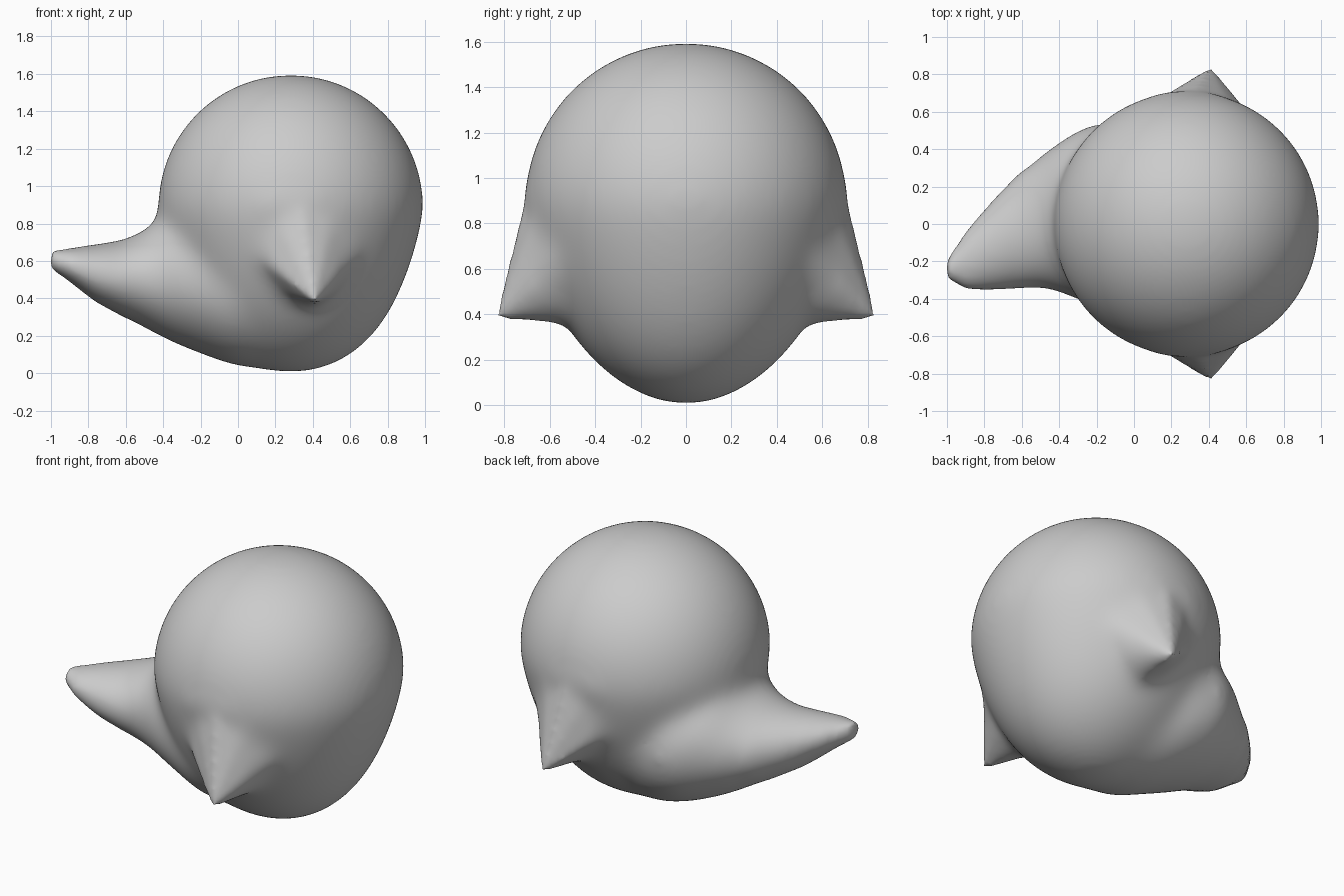
import bpy, bmesh
from math import sin, cos, pi

if "Cube" in bpy.data.objects:
    bpy.data.objects.remove(bpy.data.objects["Cube"])

C = (0.282, 0.0, 0.885)   # centre of the round head
R = 0.713
bm = bmesh.new()

# Round head, lower half stretched down and tapered towards the ground
head = bmesh.ops.create_uvsphere(bm, u_segments=64, v_segments=40, radius=R)["verts"]
for v in head:
    if v.co.z < 0:
        t = -v.co.z / R
        bump = sin(pi * t)
        v.co.x *= 1 - 0.05 * bump
        v.co.y *= 1 - 0.05 * bump - 0.15 * t ** 4
        v.co.z *= 0.885 / R
    v.co.x += C[0]
    v.co.z += C[2]

# Swept tail: x, y min, y max, z min, z max of each oval section
sections = [
    (0.25, -0.42, 0.42, 0.004, 0.90),
    (-0.03, -0.49, 0.53, 0.040, 0.90),
    (-0.20, -0.44, 0.545, 0.102, 0.90),
    (-0.30, -0.41, 0.505, 0.142, 0.89),
    (-0.38, -0.375, 0.455, 0.176, 0.87),
    (-0.43, -0.355, 0.42, 0.203, 0.83),
    (-0.48, -0.345, 0.385, 0.230, 0.775),
    (-0.62, -0.347, 0.27, 0.303, 0.712),
    (-0.76, -0.358, 0.125, 0.378, 0.69),
    (-0.90, -0.350, -0.04, 0.488, 0.668),
    (-0.99, -0.295, -0.18, 0.553, 0.654),
]
N = 40
rings = []
for x, y0, y1, z0, z1 in sections:
    rings.append([bm.verts.new((x,
                                (y0 + y1) / 2 + (y1 - y0) / 2 * cos(2 * pi * i / N),
                                (z0 + z1) / 2 + (z1 - z0) / 2 * sin(2 * pi * i / N)))
                  for i in range(N)])
tail_faces = []
for a, b in zip(rings, rings[1:]):
    for i in range(N):
        j = (i + 1) % N
        tail_faces.append(bm.faces.new((a[i], a[j], b[j], b[i])))
tip = bm.verts.new((-1.006, -0.235, 0.585))
for i in range(N):
    tail_faces.append(bm.faces.new((rings[-1][i], rings[-1][(i + 1) % N], tip)))
tail_faces.append(bm.faces.new(rings[0]))
bmesh.ops.recalc_face_normals(bm, faces=tail_faces)

# Pointed stub arms on both sides, with wide roots that melt into the body
arm = [(0.41, 0.835, 0.385), (0.33, 0.70, 0.96), (0.22, 0.705, 0.82),
       (0.10, 0.655, 0.62), (0.25, 0.60, 0.42), (0.41, 0.545, 0.335),
       (0.55, 0.57, 0.43), (0.66, 0.565, 0.64), (0.50, 0.67, 0.82),
       (0.38, 0.25, 0.60)]
for s in (1, -1):
    vs = [bm.verts.new((x, s * y, z)) for x, y, z in arm]
    hull = bmesh.ops.convex_hull(bm, input=vs)
    faces = [g for g in hull["geom"] if isinstance(g, bmesh.types.BMFace)]
    bmesh.ops.recalc_face_normals(bm, faces=faces)

mesh = bpy.data.meshes.new("ghostly_body")
bm.to_mesh(mesh)
bm.free()
body = bpy.data.objects.new("ghostly_body", mesh)
bpy.context.collection.objects.link(body)

# Fuse the parts into one skin
mod = body.modifiers.new("fuse", 'REMESH')
mod.mode = 'VOXEL'
mod.voxel_size = 0.018
dg = bpy.context.evaluated_depsgraph_get()
fused = bpy.data.meshes.new_from_object(body.evaluated_get(dg))
body.modifiers.clear()

# Soften the joins strongly near the body and only lightly at the tips
bm = bmesh.new()
bm.from_mesh(fused)
for x_min, y_max, passes in ((-0.60, 0.69, 45), (-0.80, 0.73, 10),
                             (-0.95, 0.77, 6), (-2, 2, 2)):
    part = [v for v in bm.verts if v.co.x > x_min and abs(v.co.y) < y_max
            or v.co.z > 0.95]
    for i in range(passes):
        bmesh.ops.smooth_vert(bm, verts=part, factor=0.5,
                              use_axis_x=True, use_axis_y=True, use_axis_z=True)
for f in bm.faces:
    f.smooth = True
bm.to_mesh(fused)
bm.free()
body.data = fused
